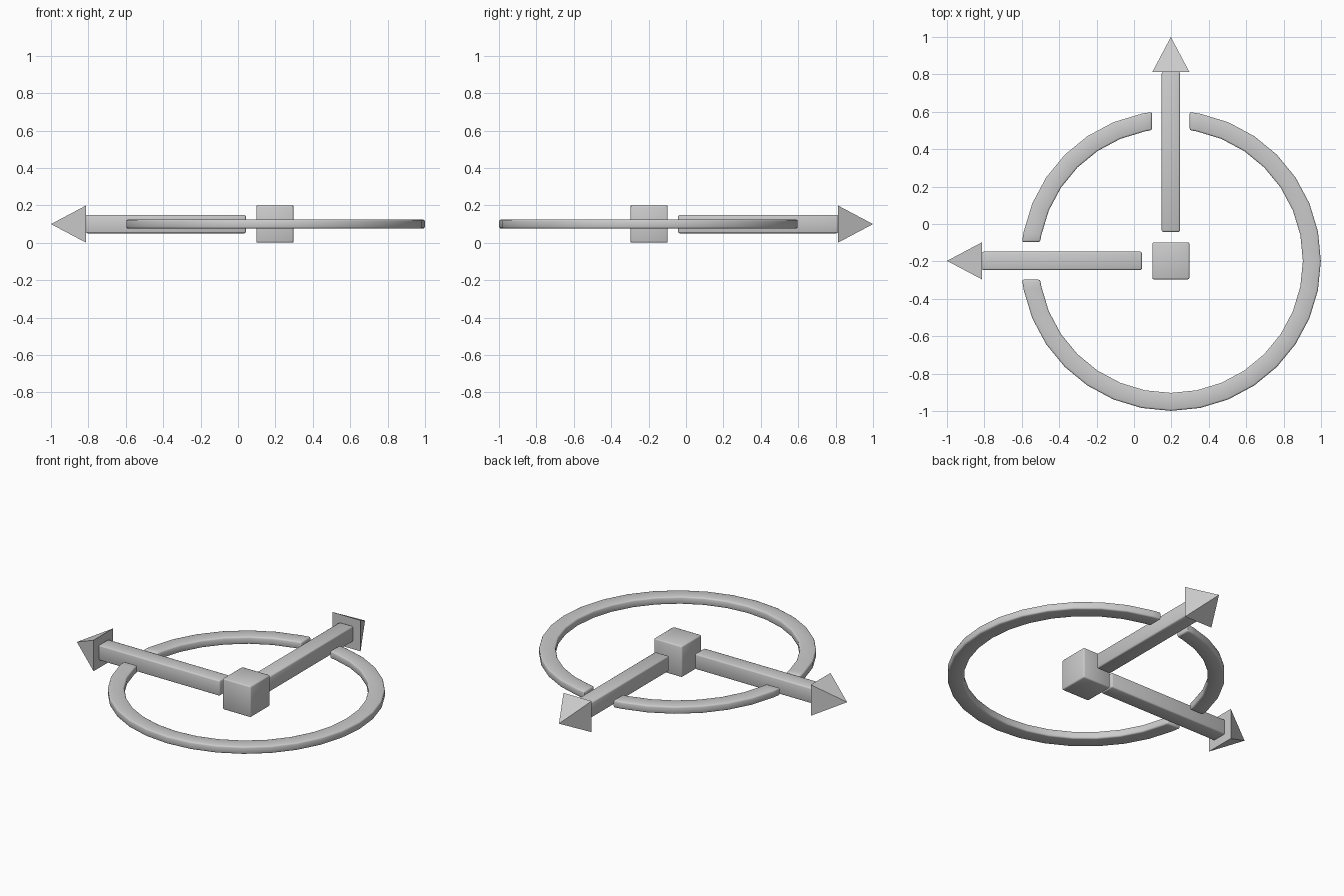
import bpy, bmesh
from math import sin, cos, asin, pi, radians
from mathutils import Matrix, Vector

if "Cube" in bpy.data.objects:
    bpy.data.objects.remove(bpy.data.objects["Cube"])

CENTRE = Vector((0.197, -0.197, 0.1))
OUTER, INNER, HALF_T, GAP = 0.802, 0.706, 0.024, 0.101
STEP = pi / 16


def finish(name, bm, angle=0.0, bevel=0.01):
    if bevel:
        edges = [e for e in bm.edges if e.calc_face_angle(0) > radians(40)]
        bmesh.ops.bevel(bm, geom=edges, offset=bevel, segments=2,
                        profile=0.5, affect='EDGES', clamp_overlap=True)
    bmesh.ops.recalc_face_normals(bm, faces=bm.faces)
    bm.transform(Matrix.Translation(CENTRE) @ Matrix.Rotation(angle, 4, 'Z'))
    me = bpy.data.meshes.new(name)
    bm.to_mesh(me)
    bm.free()
    ob = bpy.data.objects.new(name, me)
    bpy.context.collection.objects.link(ob)
    bpy.ops.object.select_all(action='DESELECT')
    ob.select_set(True)
    bpy.context.view_layer.objects.active = ob
    bpy.ops.object.shade_smooth_by_angle(angle=radians(50))


def box(name, size, loc=(0, 0, 0), angle=0.0):
    bm = bmesh.new()
    bmesh.ops.create_cube(bm, size=1)
    bm.transform(Matrix.Translation(loc) @ Matrix.Diagonal((*size, 1)))
    finish(name, bm, angle, 0.008)


def arrow_head(name, angle):
    # Square pyramid pointing along +x
    bm = bmesh.new()
    base = [bm.verts.new((1.01, y, z)) for y, z in
            ((-.099, -.099), (.099, -.099), (.099, .099), (-.099, .099))]
    tip = bm.verts.new((1.197, 0, 0))
    bm.faces.new(base)
    for i in range(4):
        bm.faces.new((base[i], base[(i + 1) % 4], tip))
    finish(name, bm, angle, 0)


def ring_arc(name, first, last):
    # Flat arc with straight-cut ends that clear the arrow shafts
    def angles(r):
        cut = asin(GAP / r)
        return ([first * STEP + cut]
                + [k * STEP for k in range(first + 1, last)]
                + [last * STEP - cut])
    bm = bmesh.new()
    rows = []
    for a, b in zip(angles(OUTER), angles(INNER)):
        rows.append([bm.verts.new((r * cos(t), r * sin(t), z)) for r, t, z in
                     ((OUTER, a, -HALF_T), (OUTER, a, HALF_T),
                      (INNER, b, HALF_T), (INNER, b, -HALF_T))])
    for p, q in zip(rows, rows[1:]):
        for i in range(4):
            j = (i + 1) % 4
            bm.faces.new((p[i], p[j], q[j], q[i]))
    bm.faces.new(rows[0])
    bm.faces.new(rows[-1])
    bmesh.ops.recalc_face_normals(bm, faces=bm.faces)
    finish(name, bm, 0, 0.009)


# Centre handle
box("centre_cube", (0.198, 0.198, 0.198))

# Two axis arrows
for side, ang in (("back", pi / 2), ("left", pi)):
    box(side + "_arrow_shaft", (0.855, 0.098, 0.098), (0.5825, 0, 0), ang)
    arrow_head(side + "_arrow_head", ang)

# Ring in two arcs
ring_arc("short_ring_arc", 8, 16)
ring_arc("long_ring_arc", 16, 40)
